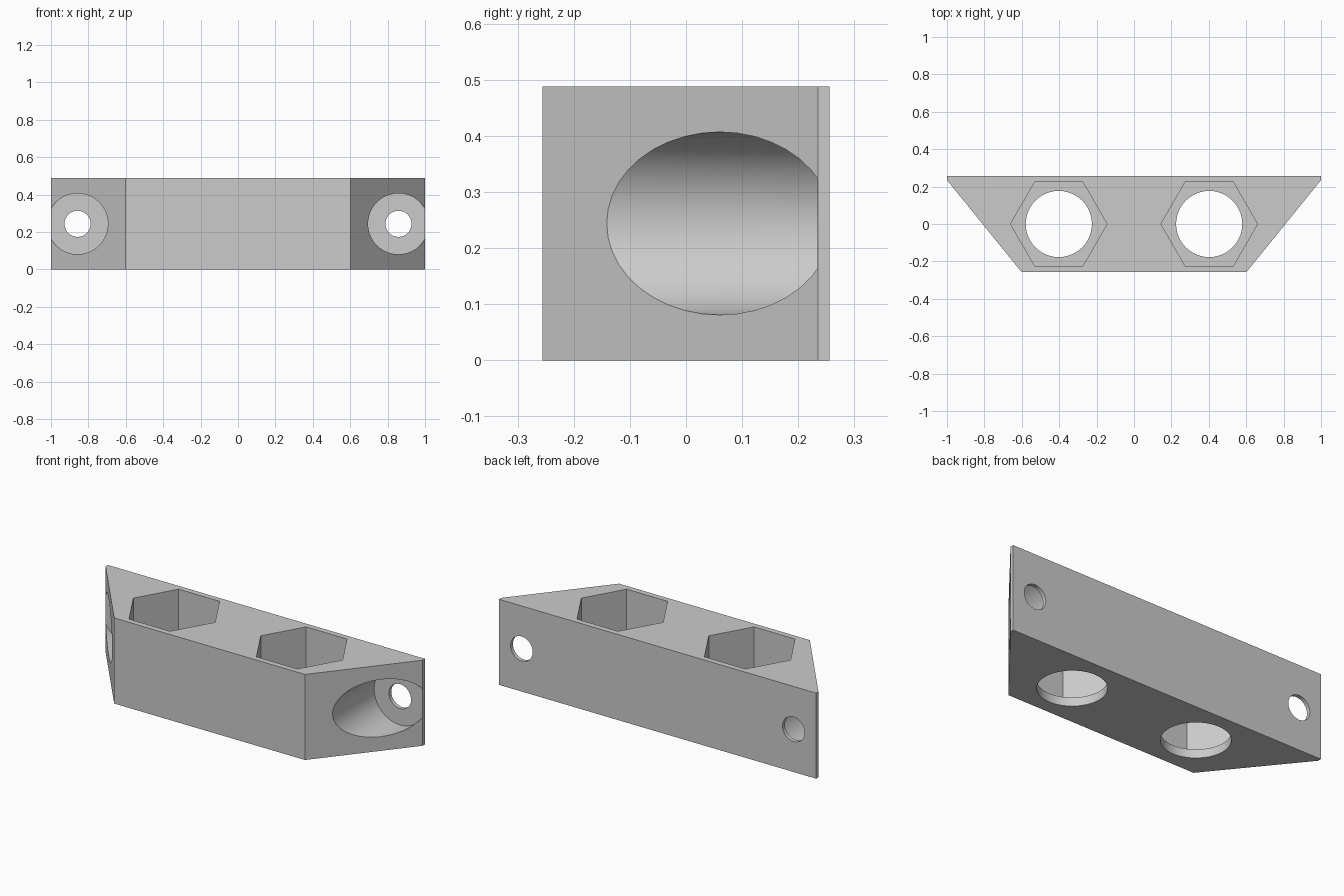
import bpy
import bmesh
import math
from mathutils import Matrix

if "Cube" in bpy.data.objects:
    bpy.data.objects.remove(bpy.data.objects["Cube"])

H = 0.488       # block height
D = 0.256       # half depth
LIP = 0.235     # where the slanted ends meet the thin back strip

grey = bpy.data.materials.new("light grey")
grey.diffuse_color = (0.6, 0.6, 0.6, 1)
grey.use_nodes = True
grey.node_tree.nodes["Principled BSDF"].inputs["Base Color"].default_value = grey.diffuse_color


def new_object(name, bm):
    bmesh.ops.recalc_face_normals(bm, faces=bm.faces)
    mesh = bpy.data.meshes.new(name)
    bm.to_mesh(mesh)
    bm.free()
    mesh.materials.append(grey)
    obj = bpy.data.objects.new(name, mesh)
    bpy.context.collection.objects.link(obj)
    return obj


def cutter(name, sides, radius, x, y0, y1, z0, z1, axis):
    """Prism along 'Y' or 'Z'; the unused pair of coordinates is averaged."""
    bm = bmesh.new()
    length = (y1 - y0) if axis == 'Y' else (z1 - z0)
    rot = Matrix.Rotation(math.pi / 2, 4, 'X') if axis == 'Y' else Matrix()
    place = Matrix.Translation((x, (y0 + y1) / 2, (z0 + z1) / 2)) @ rot
    if sides == 6:  # corners point along x
        place = place @ Matrix.Rotation(math.pi / 2, 4, 'Z')
    bmesh.ops.create_cone(bm, cap_ends=True, segments=sides, radius1=radius,
                          radius2=radius, depth=length, matrix=place)
    # make sure a hexagon has corners on the x axis
    if sides == 6 and max(v.co.x for v in bm.verts) - x < radius * 0.95:
        bmesh.ops.rotate(bm, verts=bm.verts, cent=(x, (y0 + y1) / 2, 0),
                         matrix=Matrix.Rotation(math.pi / 6, 3, 'Z'))
    obj = new_object(name, bm)
    obj.hide_render = True
    obj.hide_viewport = True
    return obj


# Trapezoid block with a thin straight strip at the back
outline = [(-0.602, -D), (0.602, -D), (1, LIP), (1, D), (-1, D), (-1, LIP)]
bm = bmesh.new()
base = bm.faces.new([bm.verts.new((x, y, 0)) for x, y in outline])
top = bmesh.ops.extrude_face_region(bm, geom=[base])["geom"]
bmesh.ops.translate(bm, vec=(0, 0, H),
                    verts=[v for v in top if isinstance(v, bmesh.types.BMVert)])
block = new_object("mounting_block", bm)

# Nut pockets, through holes, screw head recesses and screw holes
cutters = []
for side, s in (("left", -1), ("right", 1)):
    cutters += [
        cutter(side + "_hex_pocket", 6, 0.258, s * 0.402, 0, 0, 0.049, 0.6, 'Z'),
        cutter(side + "_round_hole", 48, 0.177, s * 0.402, 0, 0, -0.1, 0.1, 'Z'),
        cutter(side + "_screw_recess", 40, 0.163, s * 0.858, -0.4, LIP - 0.001,
               H / 2, H / 2, 'Y'),
        cutter(side + "_screw_hole", 32, 0.07, s * 0.858, 0.1, 0.4,
               H / 2, H / 2, 'Y'),
    ]

bpy.context.view_layer.objects.active = block
block.select_set(True)
for c in cutters:
    mod = block.modifiers.new(c.name, 'BOOLEAN')
    mod.operation = 'DIFFERENCE'
    mod.solver = 'EXACT'
    mod.object = c
    bpy.ops.object.modifier_apply(modifier=mod.name)
for c in cutters:
    bpy.data.objects.remove(c)

bpy.ops.object.shade_smooth_by_angle(angle=math.radians(30))
